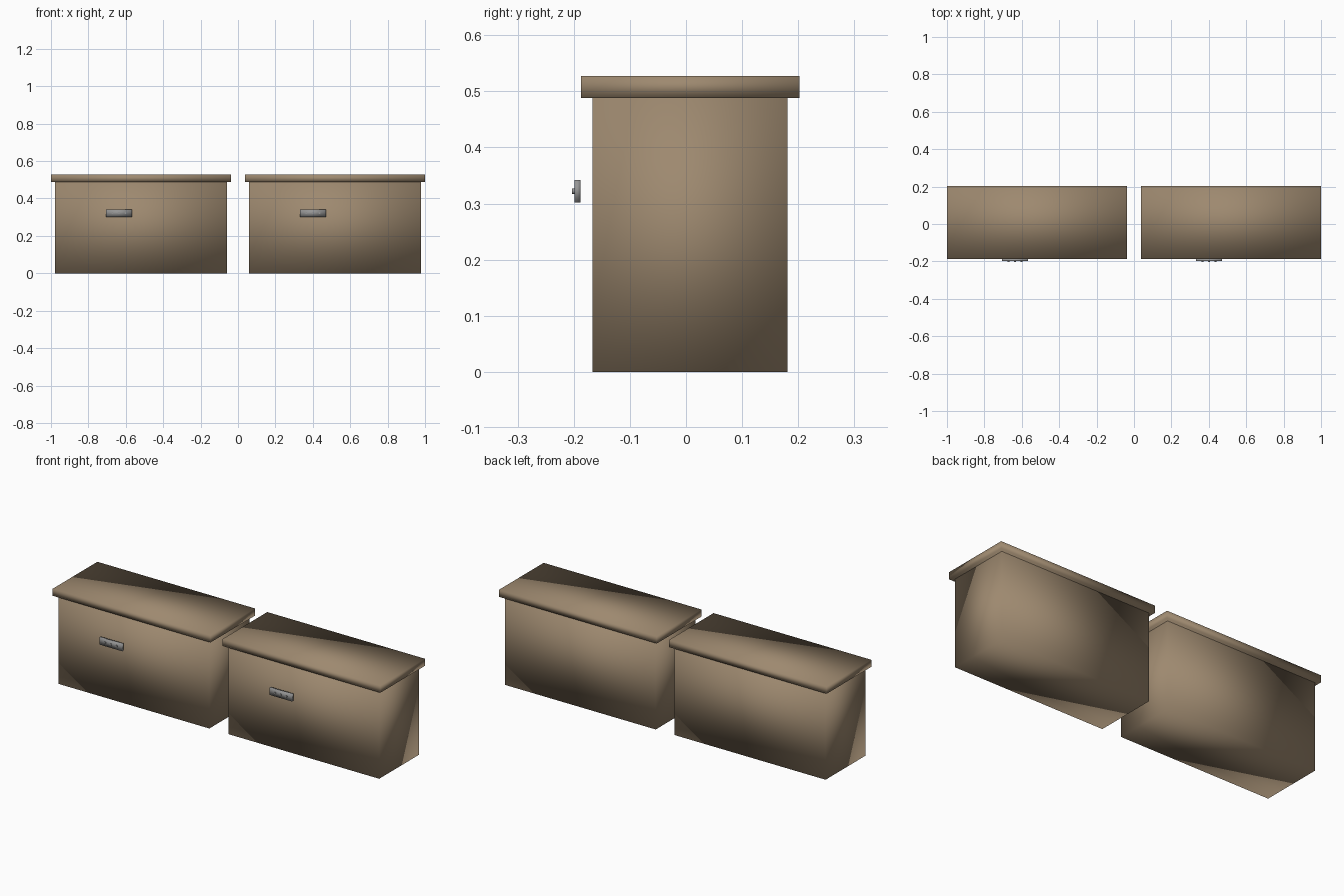
import bpy
import math
from mathutils import Vector

if "Cube" in bpy.data.objects:
    bpy.data.objects.remove(bpy.data.objects["Cube"], do_unlink=True)


def make_material(name, rgb):
    mat = bpy.data.materials.new(name)
    mat.use_nodes = True
    color = (*rgb, 1.0)
    mat.diffuse_color = color
    mat.node_tree.nodes["Principled BSDF"].inputs["Base Color"].default_value = color
    return mat


wood = make_material("tan_brown", (0.34, 0.25, 0.16))
metal = make_material("steel_grey", (0.30, 0.30, 0.30))


def finish(name, mat):
    obj = bpy.context.object
    obj.name = name
    obj.data.materials.append(mat)
    bpy.ops.object.transform_apply(location=False, rotation=True, scale=True)
    return obj


def box(name, low, high, mat):
    """Softly shaded box spanning two opposite corners."""
    low, high = Vector(low), Vector(high)
    bpy.ops.mesh.primitive_cube_add(size=1, location=(low + high) / 2)
    bpy.context.object.scale = high - low
    obj = finish(name, mat)
    bpy.ops.object.shade_smooth()
    return obj


def stud(name, x, y, z, mat):
    """Small round button facing the front."""
    bpy.ops.mesh.primitive_cylinder_add(
        vertices=16, radius=0.005, depth=0.008,
        location=(x, y, z), rotation=(math.pi / 2, 0, 0))
    finish(name, mat)
    bpy.ops.object.shade_smooth_by_angle(angle=math.radians(40))


# Two identical lidded cabinets, side by side
for side, left in (("right", -1.0), ("left", 0.037)):
    box(side + "_body", (left + 0.021, -0.167, 0),
        (left + 0.942, 0.181, 0.489), wood)
    box(side + "_lid", (left, -0.187, 0.488),
        (left + 0.963, 0.202, 0.527), wood)

    # Lock plate standing just off the front, with three studs
    box(side + "_lock_plate", (left + 0.294, -0.199, 0.302),
        (left + 0.433, -0.188, 0.342), metal)
    for i in range(3):
        stud(f"{side}_lock_stud_{i + 1}", left + 0.3635 + (i - 1) * 0.035,
             -0.199, 0.322, metal)
